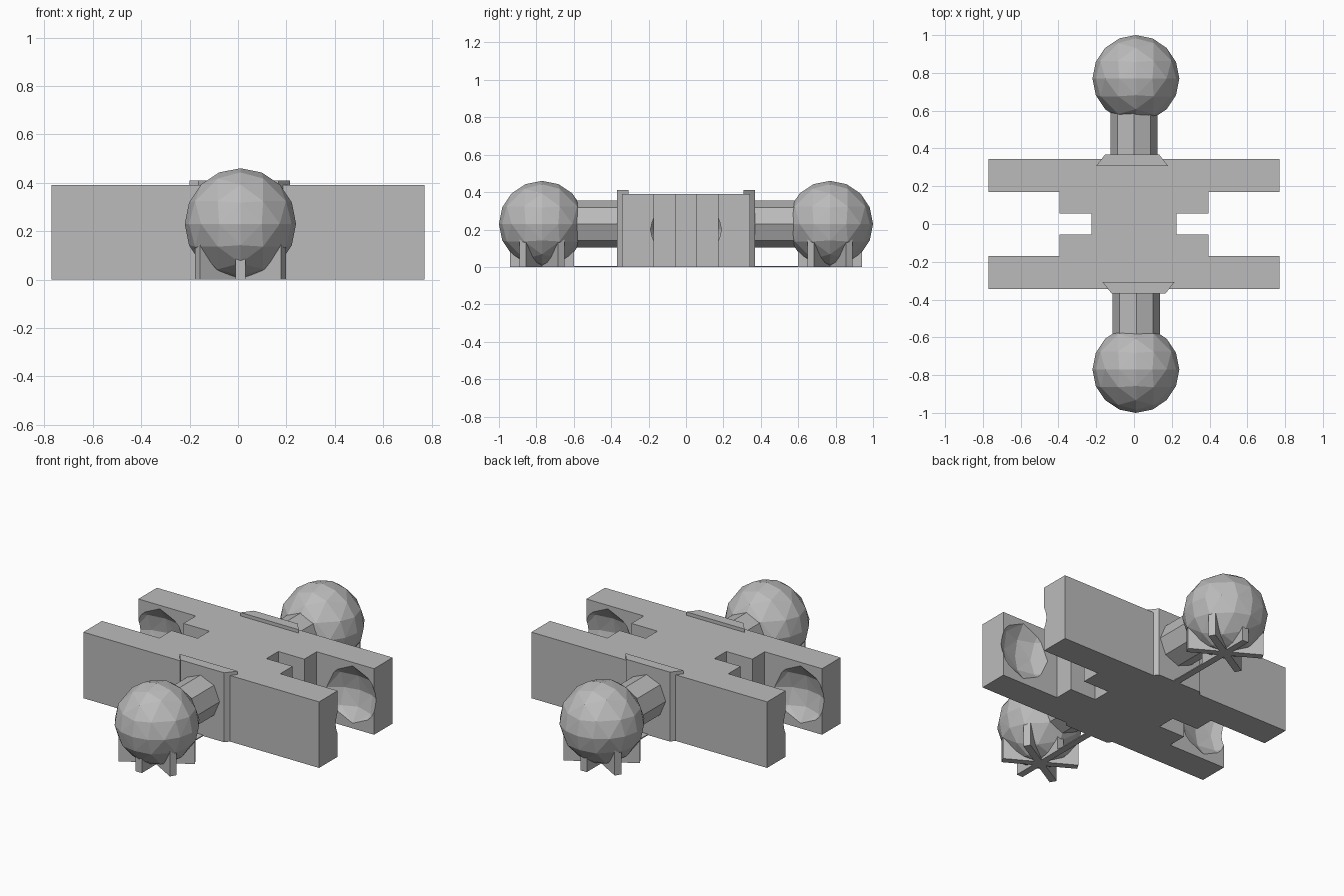
import bpy, bmesh, math
from mathutils import Matrix, Vector

cube = bpy.data.objects.get("Cube")
if cube:
    bpy.data.objects.remove(cube, do_unlink=True)

grey = bpy.data.materials.new("plain_grey")
grey.use_nodes = True
grey.diffuse_color = (0.5, 0.5, 0.5, 1)
grey.node_tree.nodes["Principled BSDF"].inputs["Base Color"].default_value = grey.diffuse_color


def add_object(name, bm):
    bmesh.ops.recalc_face_normals(bm, faces=bm.faces)
    mesh = bpy.data.meshes.new(name)
    bm.to_mesh(mesh)
    bm.free()
    mesh.materials.append(grey)
    obj = bpy.data.objects.new(name, mesh)
    bpy.context.collection.objects.link(obj)
    return obj


def prism(name, outline, height):
    """Extrude a plan outline upwards from the ground."""
    bm = bmesh.new()
    face = bm.faces.new([bm.verts.new((x, y, 0)) for x, y in outline])
    top = bmesh.ops.extrude_face_region(bm, geom=[face])["geom"]
    bmesh.ops.translate(bm, vec=(0, 0, height),
                        verts=[v for v in top if isinstance(v, bmesh.types.BMVert)])
    return add_object(name, bm)


def ball(name, radius, center):
    """Faceted sphere made from a subdivided octahedron."""
    bm = bmesh.new()
    bmesh.ops.create_uvsphere(bm, u_segments=4, v_segments=2, radius=1)
    for _ in range(2):
        bmesh.ops.subdivide_edges(bm, edges=bm.edges[:], cuts=1, use_grid_fill=True)
        for v in bm.verts:
            v.co.normalize()
    for v in bm.verts:
        v.co = v.co * radius + Vector(center)
    return add_object(name, bm)


def box(name, size, matrix):
    bm = bmesh.new()
    bmesh.ops.create_cube(bm, size=1)
    bmesh.ops.transform(bm, matrix=matrix @ Matrix.Diagonal((*size, 1)), verts=bm.verts)
    return add_object(name, bm)


# Stepped body with two pairs of arms
quarter = [(0.225, 0.055), (0.395, 0.055), (0.395, 0.17), (0.77, 0.17), (0.77, 0.343)]
right_half = [(x, -y) for x, y in reversed(quarter)] + quarter
body = prism("body", right_half + [(-x, -y) for x, y in right_half], 0.39)

# Round sockets in the inner faces of the arms
for side in (-1, 1):
    cutter = ball("socket_cutter", 0.24, (side * 0.63, 0, 0.2))
    cutter.hide_render = True
    cut = body.modifiers.new("socket", 'BOOLEAN')
    cut.operation = 'DIFFERENCE'
    cut.solver = 'EXACT'
    cut.object = cutter
    bpy.context.view_layer.objects.active = body
    bpy.ops.object.modifier_apply(modifier=cut.name)
    bpy.data.objects.remove(cutter, do_unlink=True)

# Ball joint, neck, dovetail and support fins at each end
for side, end in ((-1, "front"), (1, "back")):
    ball_y = side * 0.77
    shift = 0.006 - side * 0.006
    ball(end + "_ball", 0.23, (0.01, ball_y, 0.23))

    bm = bmesh.new()
    bmesh.ops.create_cone(bm, cap_ends=True, segments=8, radius1=0.125, radius2=0.125, depth=0.37)
    place = Matrix.Translation((shift, side * 0.485, 0.23)) @ Matrix.Rotation(math.pi / 2, 4, 'X')
    bmesh.ops.transform(bm, matrix=place, verts=bm.verts)
    add_object(end + "_neck", bm)

    mid = 0.007 - side * 0.017
    prism(end + "_dovetail", [(mid - 0.19, side * 0.308), (mid + 0.19, side * 0.308),
                              (mid + 0.143, side * 0.368), (mid - 0.143, side * 0.368)], 0.41)

    for i in range(6):
        length, height = (0.17, 0.1) if i in (1, 4) else (0.205, 0.15)
        turn = Matrix.Rotation(math.radians(30 + 60 * i), 4, 'Z')
        place = Matrix.Translation((0.01, ball_y, 0)) @ turn
        place = place @ Matrix.Translation((length / 2, 0, height / 2))
        box(end + "_support_fin", (length, 0.04, height), place)

    box(end + "_support_strip", (0.04, 0.4, 0.006), Matrix.Translation((0.01, side * 0.54, 0.003)))
